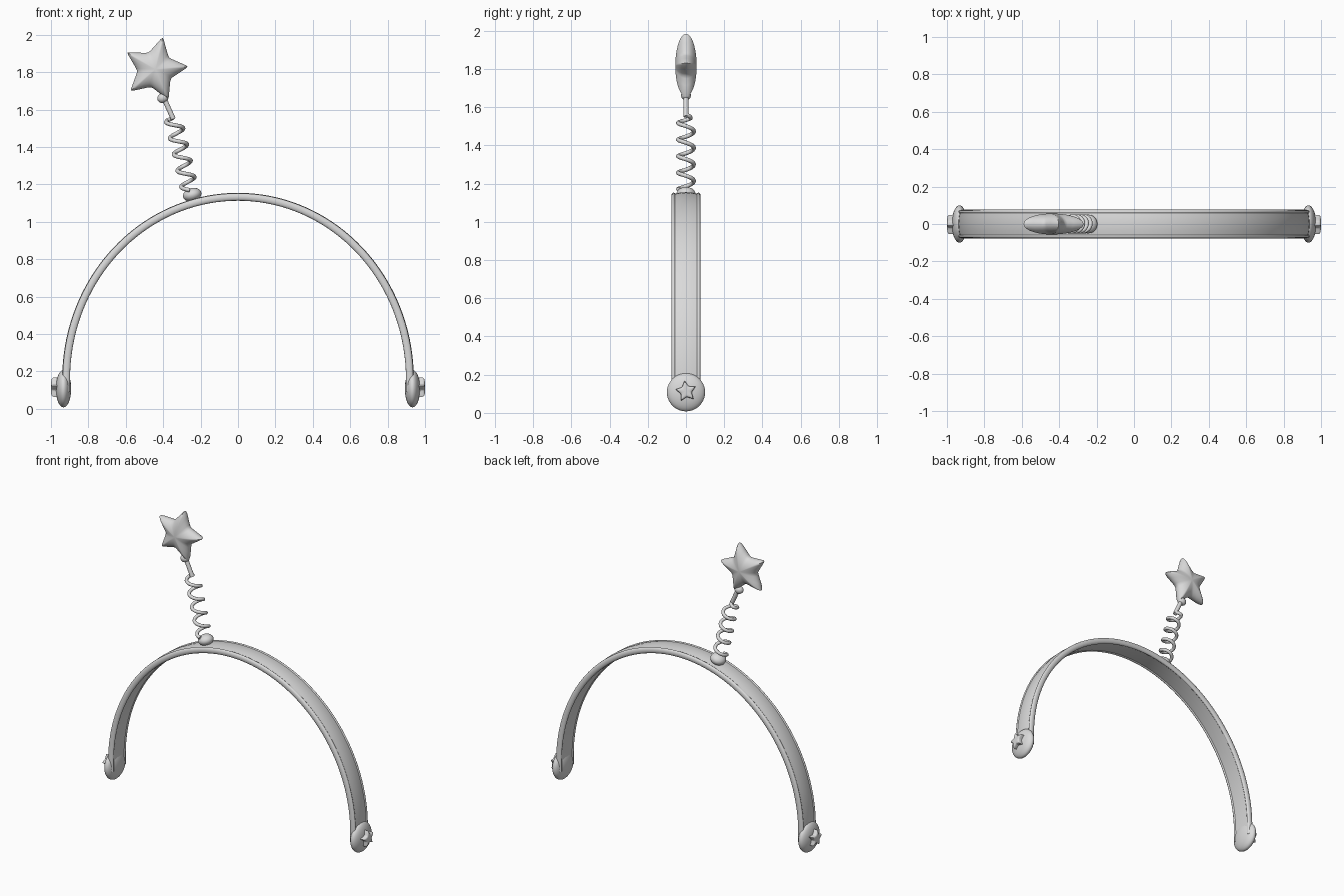
import bpy
import bmesh
from math import sin, cos, pi, radians
from mathutils import Vector

if "Cube" in bpy.data.objects:
    bpy.data.objects.remove(bpy.data.objects["Cube"])

# One plain material for everything
grey = bpy.data.materials.new("light grey")
grey.use_nodes = True
COLOUR = (0.7, 0.7, 0.7, 1)
grey.diffuse_color = COLOUR
grey.node_tree.nodes["Principled BSDF"].inputs["Base Color"].default_value = COLOUR


def finish(obj, name, angle=50):
    obj.name = name
    obj.data.materials.clear()
    obj.data.materials.append(grey)
    bpy.ops.object.select_all(action='DESELECT')
    obj.select_set(True)
    bpy.context.view_layer.objects.active = obj
    bpy.ops.object.shade_smooth_by_angle(angle=radians(angle))
    return obj


def mesh_object(bm, name, angle=50):
    bmesh.ops.recalc_face_normals(bm, faces=bm.faces)
    mesh = bpy.data.meshes.new(name)
    bm.to_mesh(mesh)
    bm.free()
    obj = bpy.data.objects.new(name, mesh)
    bpy.context.collection.objects.link(obj)
    return finish(obj, name, angle)


def bridge(bm, a, b):
    n = len(a)
    for i in range(n):
        bm.faces.new((a[i], a[(i + 1) % n], b[(i + 1) % n], b[i]))


def arch(profile, name):
    """Sweep a (width, thickness) profile over the hoop with straight ends."""
    steps, rx, rz, base = 72, 0.918, 0.973, 0.16
    path = [(Vector((rx, 0, 0.09)), Vector((1, 0, 0)))]
    for i in range(steps + 1):
        a = pi * i / steps
        normal = Vector((cos(a) / rx, 0, sin(a) / rz)).normalized()
        path.append((Vector((rx * cos(a), 0, base + rz * sin(a))), normal))
    path.append((Vector((-rx, 0, 0.09)), Vector((-1, 0, 0))))
    bm = bmesh.new()
    rings = [[bm.verts.new(p + n * t + Vector((0, w, 0))) for w, t in profile]
             for p, n in path]
    for a, b in zip(rings, rings[1:]):
        bridge(bm, a, b)
    bm.faces.new(rings[0])
    bm.faces.new(rings[-1])
    return mesh_object(bm, name)


def puffy_star(name, centre, radius, inner, depth, turn, power, yaw=0):
    """Rounded star in the XZ plane, swelling along Y."""
    corners = []
    for i in range(10):
        a = radians(turn + 36 * i)
        r = inner if i % 2 else radius
        corners.append(Vector((r * cos(a), 0, r * sin(a))))
    outline = []
    for i, p in enumerate(corners):
        q, s = corners[i - 1], corners[(i + 1) % 10]
        outline += [p.lerp(q, 0.45), p.lerp(q, 0.14),
                    p.lerp((q + s) / 2, 0.06), p.lerp(s, 0.14)]
    bm = bmesh.new()
    rings = []
    layers = 9
    for k in range(1, 2 * layers):
        a = pi * k / (2 * layers)
        scale = sin(a) ** (2 / power)
        y = depth * abs(cos(a)) ** (2 / power) * (1 if cos(a) > 0 else -1)
        rings.append([bm.verts.new(p * scale + Vector((0, y, 0))) for p in outline])
    for a, b in zip(rings, rings[1:]):
        bridge(bm, a, b)
    for ring, y in ((rings[0], depth), (rings[-1], -depth)):
        tip = bm.verts.new((0, y, 0))
        for i in range(len(ring)):
            bm.faces.new((ring[i - 1], ring[i], tip))
    obj = mesh_object(bm, name, 60)
    obj.location = centre
    obj.rotation_euler.z = yaw
    return obj


def ball(name, centre, size, tilt=0):
    bpy.ops.mesh.primitive_uv_sphere_add(segments=32, ring_count=20, radius=1,
                                         location=centre, rotation=(0, tilt, 0))
    obj = bpy.context.object
    obj.scale = size
    return finish(obj, name)


def tube(name, points, radius):
    curve = bpy.data.curves.new(name, 'CURVE')
    curve.dimensions = '3D'
    curve.bevel_depth = radius
    curve.bevel_resolution = 3
    curve.use_fill_caps = True
    spline = curve.splines.new('POLY')
    spline.points.add(len(points) - 1)
    for sp, p in zip(spline.points, points):
        sp.co = (*p, 1)
    obj = bpy.data.objects.new(name, curve)
    bpy.context.collection.objects.link(obj)
    bpy.ops.object.select_all(action='DESELECT')
    obj.select_set(True)
    bpy.context.view_layer.objects.active = obj
    bpy.ops.object.convert(target='MESH')
    return finish(bpy.context.object, name)


# Hoop: slightly domed strip with a rounded bead along each edge
strip = [(-0.062, -0.014), (-0.062, 0.014), (-0.035, 0.019), (0, 0.022),
         (0.035, 0.019), (0.062, 0.014), (0.062, -0.014), (0, -0.017)]
arch(strip, "band")
for side, label in ((-1, "front"), (1, "back")):
    bead = [(side * 0.065 + 0.012 * cos(i * pi / 6), 0.02 * sin(i * pi / 6))
            for i in range(12)]
    arch(bead, label + "_band_rim")

# End caps with a raised star on the outer side
for side, label in ((1, "left"), (-1, "right")):
    ball(label + "_end_cap", (side * 0.933, 0, 0.108), (0.041, 0.1, 0.1))
    puffy_star(label + "_star_stud", (side * 0.972, 0, 0.113),
               0.057, 0.03, 0.027, 98, 5, pi / 2)

# Leaning spring on its foot
ball("spring_foot", (-0.245, 0, 1.145), (0.05, 0.05, 0.036), radians(-15))
top, bottom = Vector((-0.348, 0, 1.56)), Vector((-0.258, 0, 1.17))
turns, steps = 4.5, 180
lean = radians(8)
coil = []
for i in range(steps + 1):
    t = i / steps
    a = pi / 2 + 2 * pi * turns * t
    r = 0.041 * min(1, t * 30)
    coil.append(top.lerp(bottom, t)
                + Vector((r * cos(a) * cos(lean), r * sin(a), r * cos(a) * sin(lean))))
tube("spring", coil, 0.011)

# Stem and star topper
tube("star_stem", [(-0.346, 0, 1.55), (-0.4, 0, 1.67)], 0.014)
ball("stem_bead", (-0.402, 0, 1.662), (0.03, 0.026, 0.026), radians(-20))
puffy_star("star_topper", (-0.442, 0, 1.815), 0.179, 0.095, 0.056, 77, 2)
